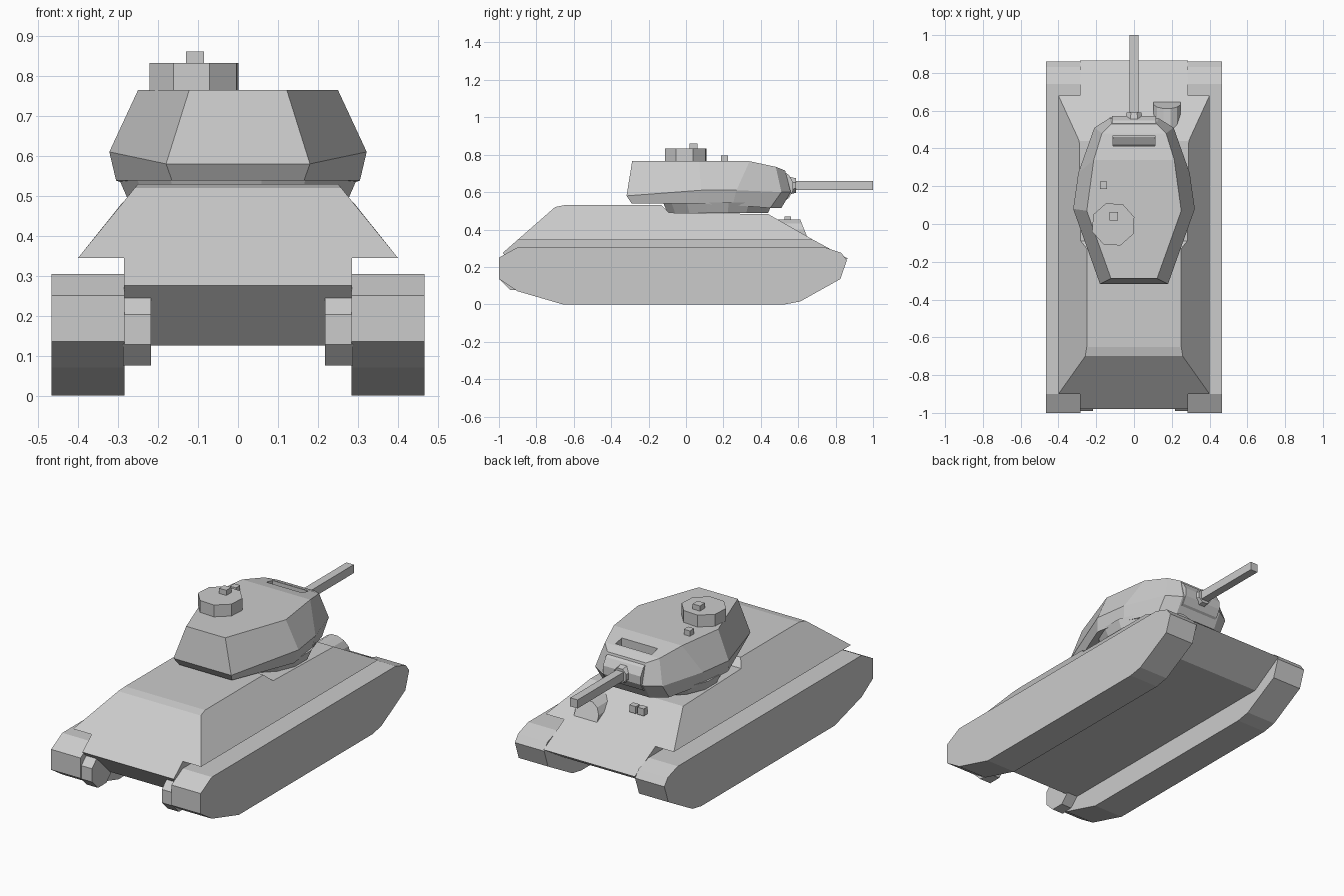
import bpy, bmesh, math
from mathutils import Matrix, Vector

if "Cube" in bpy.data.objects:
    bpy.data.objects.remove(bpy.data.objects["Cube"])


def finish(name, bm):
    bmesh.ops.recalc_face_normals(bm, faces=bm.faces[:])
    mesh = bpy.data.meshes.new(name)
    bm.to_mesh(mesh)
    bm.free()
    ob = bpy.data.objects.new(name, mesh)
    bpy.context.collection.objects.link(ob)
    return ob


def prism(name, right, left=None):
    """Closed solid between a side outline (x, y, z) and its opposite outline."""
    left = left or [(-x, y, z) for x, y, z in right]
    bm = bmesh.new()
    a = [bm.verts.new(p) for p in right]
    b = [bm.verts.new(p) for p in left]
    bm.faces.new(a)
    bm.faces.new(b[::-1])
    for i in range(len(a)):
        j = (i + 1) % len(a)
        bm.faces.new((a[i], b[i], b[j], a[j]))
    return finish(name, bm)


def slab(name, profile, x0, x1):
    return prism(name, [(x1, y, z) for y, z in profile], [(x0, y, z) for y, z in profile])


def box(name, centre, size):
    bm = bmesh.new()
    bmesh.ops.create_cube(bm, size=1, matrix=Matrix.Translation(centre) @ Matrix.Diagonal((*size, 1)))
    return finish(name, bm)


def cylinder(name, centre, r, depth, sides, axis='Z', turn=0.0, r2=None, scale=(1, 1, 1)):
    rot = {'X': Matrix.Rotation(math.pi / 2, 4, 'Y'),
           'Y': Matrix.Rotation(-math.pi / 2, 4, 'X'),
           'Z': Matrix.Identity(4)}[axis]
    bm = bmesh.new()
    bmesh.ops.create_cone(bm, cap_ends=True, segments=sides, radius1=r, radius2=r if r2 is None else r2,
                          depth=depth, matrix=Matrix.Translation(centre) @ Matrix.Diagonal((*scale, 1))
                          @ rot @ Matrix.Rotation(turn, 4, 'Z'))
    return finish(name, bm)


# Tracks and rear final drives, one per side
track = [(-1, .25), (-1, .135), (-.9, .07), (-.66, 0), (.53, 0), (.61, .015), (.825, .135),
         (.86, .235), (.83, .275), (.74, .305), (-.9, .305)]
for s, side in ((1, "right"), (-1, "left")):
    slab("track_" + side, track, s * .284, s * .467)
    cylinder("final_drive_" + side, (s * .253, -.9, .166), .098, .07, 8, 'X', math.pi / 8)

# Lower hull between the tracks
slab("lower_hull", [(-.98, .275), (-.9, .345), (.68, .345), (.865, .245), (.67, .125), (-.83, .125)],
     -.285, .285)

# Upper hull with sloped sides, glacis and stepped deck
prism("upper_hull", [(.40, -.9, .345), (.258, -.70, .52), (.25, -.65, .53), (.25, -.13, .53),
                     (.282, -.09, .49), (.29, .44, .482), (.40, .68, .345)])

# Machine gun bulge on the glacis, front face sheared to lean back
bulge = cylinder("gun_bulge", (.175, .57, .38), .075, .14, 12, 'Y', math.pi / 12)
for v in bulge.data.vertices:
    v.co.y -= (v.co.z - .38) * .4 if v.co.y > .57 else .1

# Small vision blocks on the glacis
for x in (-.06, -.11):
    box("vision_block", (x, .545, .45), (.04, .035, .04))

# Turret ring
cylinder("turret_ring", (0, .17, .517), .28, .056, 16, turn=math.pi / 16, r2=.305, scale=(1.0, .98, 1))

# Turret body lofted from half outlines
levels = [
    [(.165, -.29, .538), (.305, .06, .538), (.28, .25, .53), (.21, .45, .515), (.13, .51, .515)],
    [(.18, -.318, .58), (.322, .08, .61), (.295, .27, .61), (.21, .51, .60), (.13, .56, .60)],
    [(.122, -.288, .765), (.25, .07, .765), (.213, .34, .765), (.17, .48, .735), (.12, .53, .715)],
]
bm = bmesh.new()
rings = [[bm.verts.new(p) for p in lv] + [bm.verts.new((-x, y, z)) for x, y, z in lv[::-1]]
         for lv in levels]
n = len(rings[0])
for lo, hi in zip(rings, rings[1:]):
    for i in range(n):
        j = (i + 1) % n
        bm.faces.new((lo[i], lo[j], hi[j], hi[i]))
for ring in (rings[0], rings[-1]):
    for i in range(n // 2 - 1):
        bm.faces.new((ring[i], ring[i + 1], ring[n - 2 - i], ring[n - 1 - i]))
turret = finish("turret_body", bm)

# Slot in the roof behind the mantlet
cutter = box("slot_cutter", (0, .44, .75), (.225, .055, .13))
cutter.hide_render = True
cutter.hide_set(True)
mod = turret.modifiers.new("slot", 'BOOLEAN')
mod.operation = 'DIFFERENCE'
mod.solver = 'EXACT'
mod.object = cutter

# Mantlet, collar and gun barrel
cylinder("mantlet", (0, .485, .63), .09, .235, 12, 'X', math.pi / 12)
cylinder("gun_collar", (0, .572, .635), .05, .034, 8, 'Y', math.pi / 8, r2=.042)
box("gun_barrel", (0, .78, .636), (.046, .44, .048))

# Commander cupola and roof fittings
cylinder("cupola", (-.11, -.002, .797), .118, .07, 8, turn=math.radians(19))
box("cupola_periscope", (-.108, .04, .845), (.045, .045, .032))
box("roof_periscope", (-.162, .205, .778), (.038, .038, .034))
